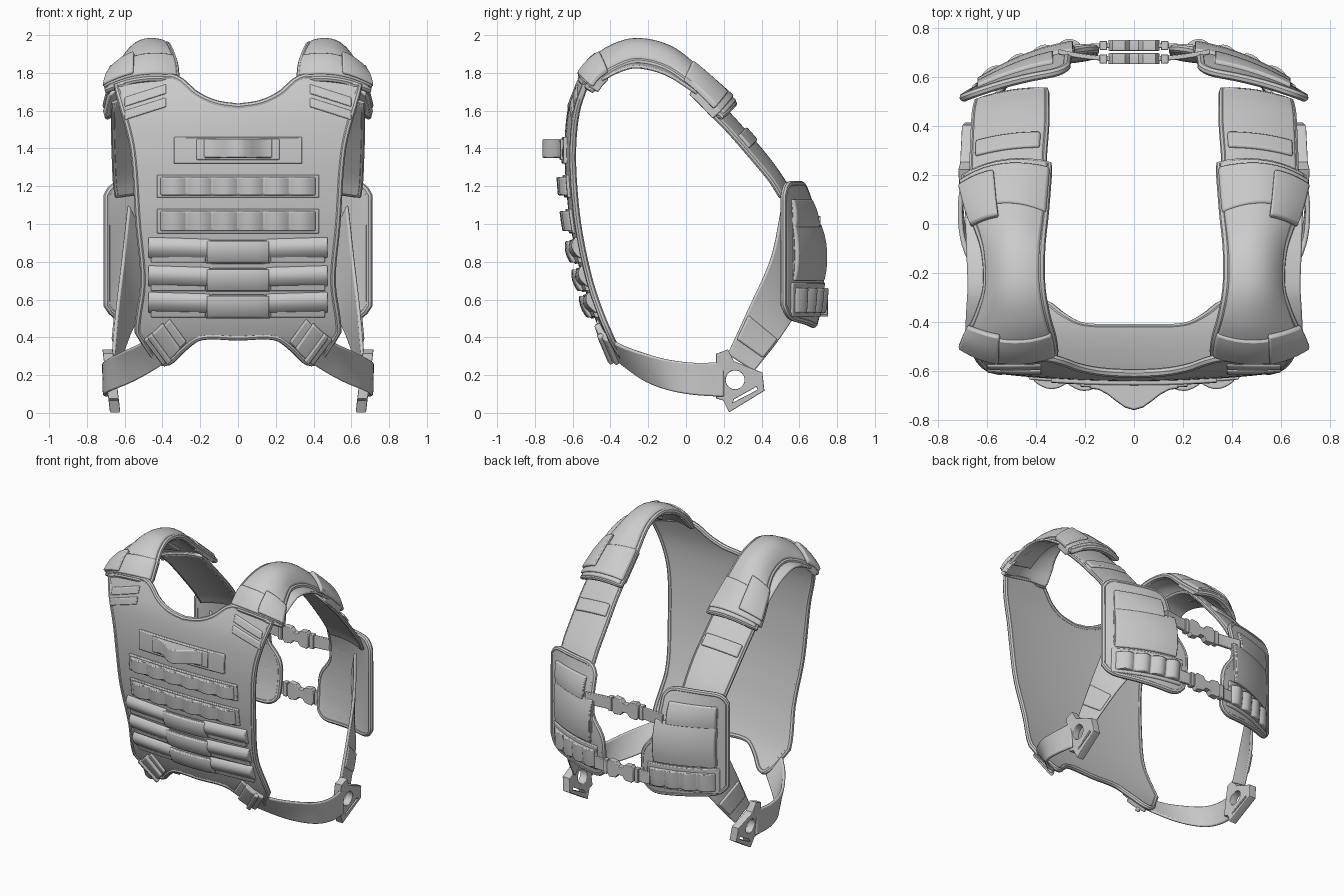
import bpy, bmesh, math
from mathutils import Vector, Matrix

cube = bpy.data.objects.get("Cube")
if cube:
    bpy.data.objects.remove(cube, do_unlink=True)

grey = bpy.data.materials.new("matte grey fabric")
grey.use_nodes = True
grey.diffuse_color = (0.6, 0.6, 0.6, 1)
grey.node_tree.nodes["Principled BSDF"].inputs["Base Color"].default_value = (0.6, 0.6, 0.6, 1)
made = []


def spline(keys, vals, t):
    """Smooth interpolation through values placed at rising keys."""
    t = min(max(t, keys[0]), keys[-1])
    last = len(keys) - 1
    i = next(k for k in range(last) if t <= keys[k + 1])

    def slope(k):
        lo, hi = max(k - 1, 0), min(k + 1, last)
        return (vals[hi] - vals[lo]) / (keys[hi] - keys[lo])
    h = keys[i + 1] - keys[i]
    s = (t - keys[i]) / h
    return (vals[i] * (1 + 2 * s) * (1 - s) ** 2 + slope(i) * (h * s * (1 - s) ** 2)
            + vals[i + 1] * (s * s * (3 - 2 * s)) + slope(i + 1) * (h * s * s * (s - 1)))


def table(*pairs):
    keys, vals = zip(*pairs)
    return lambda t: spline(keys, vals, t)


def mix(a, b, t):
    return a + (b - a) * t


def add(name, mesh, mirror, bevel=0):
    obj = bpy.data.objects.new(name, mesh)
    bpy.context.collection.objects.link(obj)
    mesh.materials.clear()
    mesh.materials.append(grey)
    if bevel:
        mod = obj.modifiers.new("soft edge", 'BEVEL')
        mod.width, mod.segments, mod.limit_method = bevel, 2, 'ANGLE'
        mod.angle_limit = math.radians(50)
    if mirror:
        obj.modifiers.new("mirror", 'MIRROR')
    made.append(obj)


def from_curve(name, curve, mirror, matrix=None):
    helper = bpy.data.objects.new("helper", curve)
    bpy.context.collection.objects.link(helper)
    graph = bpy.context.evaluated_depsgraph_get()
    mesh = bpy.data.meshes.new_from_object(helper.evaluated_get(graph))
    bpy.data.objects.remove(helper)
    if matrix:
        mesh.transform(matrix)
    add(name, mesh, mirror)


def tube(name, points, radius, mirror):
    curve = bpy.data.curves.new(name, 'CURVE')
    curve.dimensions = '3D'
    curve.bevel_depth, curve.bevel_resolution = radius, 2
    line = curve.splines.new('POLY')
    line.points.add(len(points) - 1)
    for p, co in zip(line.points, points):
        p.co = (*co, 1)
    line.use_cyclic_u = True
    from_curve(name, curve, mirror)


def plate(name, outlines, thick, matrix, mirror):
    """Flat plate from an outline and its holes."""
    curve = bpy.data.curves.new(name, 'CURVE')
    curve.dimensions, curve.fill_mode = '2D', 'BOTH'
    curve.extrude, curve.bevel_depth = thick / 2, 0.005
    for outline in outlines:
        line = curve.splines.new('POLY')
        line.points.add(len(outline) - 1)
        for p, co in zip(line.points, outline):
            p.co = (*co, 0, 1)
        line.use_cyclic_u = True
    from_curve(name, curve, mirror, matrix)


def slab(name, f, nu, nv, mirror=False, pipe=0, bevel=0.008):
    """Closed cushion: f(u, v, w) gives the back (w=0) and front (w=1) skins."""
    bm = bmesh.new()
    skins = [[[bm.verts.new(f(i / nu, j / nv, w)) for j in range(nv + 1)]
              for i in range(nu + 1)] for w in (0, 1)]
    for g in skins:
        for i in range(nu):
            for j in range(nv):
                bm.faces.new((g[i][j], g[i + 1][j], g[i + 1][j + 1], g[i][j + 1]))
    rim = ([(i, 0) for i in range(nu)] + [(nu, j) for j in range(nv)]
           + [(i, nv) for i in range(nu, 0, -1)] + [(0, j) for j in range(nv, 0, -1)])
    back, front = skins
    for (i, j), (k, l) in zip(rim, rim[1:] + rim[:1]):
        bm.faces.new((back[i][j], back[k][l], front[k][l], front[i][j]))
    bmesh.ops.recalc_face_normals(bm, faces=bm.faces)
    mesh = bpy.data.meshes.new(name)
    bm.to_mesh(mesh)
    bm.free()
    add(name, mesh, mirror, bevel)
    if pipe:
        tube(name + " piping", [f(i / nu, j / nv, 0.5) for i, j in rim], pipe, mirror)


def ribbon(name, edges, thick, crown=0, us=(0, 1), vs=(0, 1), lift=0, n=24, pipe=0):
    """Mirrored strap spanning two edge paths, thickened outward from the torso."""
    paths = [[Vector(p) for p in e] for e in edges]
    keys = [k / (len(paths[0]) - 1) for k in range(len(paths[0]))]

    def f(u, v, w):
        u, v = mix(*us, u), mix(*vs, v)
        a, b = (spline(keys, p, u) for p in paths)
        a2, b2 = (spline(keys, p, u + (0.01 if u < 0.5 else -0.01)) for p in paths)
        p = mix(a, b, v)
        normal = (b - a).cross(mix(a2, b2, v) - p).normalized()
        if normal.dot(p - Vector((0, 0.05, 1))) < 0:
            normal.negate()
        return p + normal * (lift + thick * (w - 0.5) + crown * (1 - (2 * v - 1) ** 2))
    slab(name, f, n, 10, True, pipe)


def patch(name, surface, out, xs, zs, base, bumps=0, amp=0, power=0.9, slant=0, crown=0,
          mirror=False, pipe=0):
    """Raised webbing on a body surface, optionally folded into rounded cells."""
    def f(u, v, w):
        x, z = mix(*xs, u), mix(*zs, v) + slant * u
        rise = base + crown * (1 - (2 * v - 1) ** 2)
        if bumps:
            rise += amp * abs(math.sin(bumps * math.pi * u)) ** power
        return Vector((x, surface(x, z) + out * w * rise, z))
    slab(name, f, max(10, 8 * bumps), 6, mirror, pipe, 0.006)


# Front panel
depth = table((.25, -.325), (.4, -.425), (.6, -.505), (.8, -.56), (1, -.6), (1.2, -.622),
              (1.4, -.63), (1.6, -.615), (1.75, -.57), (1.85, -.53))
half_width = table((.25, .52), (.45, .53), (.7, .5), (1, .525), (1.4, .555), (1.65, .62), (1.85, .68))
hem = table((0, .4), (.38, .4), (.55, .34), (.7, .27), (.82, .28), (1, .43))
neckline = table((0, 1.62), (.2, 1.64), (.36, 1.69), (.47, 1.76), (.56, 1.78), (1, 1.73))


def chest(x, z):
    return depth(z) + 0.1 * x * x


def panel(u, v, w):
    u = 2 * u - 1
    z = mix(hem(abs(u)), neckline(abs(u)), v)
    x = u * half_width(z)
    return Vector((x, chest(x, z) + 0.026 * (0.5 - w), z))


slab("front panel", panel, 48, 36, pipe=0.018)

# Webbing rows, top loop and lower elastic bands
patch("top webbing", chest, -1, (-.34, .34), (1.32, 1.46), .03)
patch("loop base", chest, -1, (-.22, .22), (1.34, 1.45), .04)
patch("loop", chest, -1, (-.18, .18), (1.35, 1.45), .045, 1, .085, 2.5)
for k, (low, high) in enumerate(((1.14, 1.26), (.95, 1.08))):
    patch(f"webbing backing {k}", chest, -1, (-.43, .43), (low, high), .028)
    patch(f"webbing cells {k}", chest, -1, (-.41, .41), (low + .012, high - .012), .033, 6, .028)
for k, low in enumerate((.52, .66, .81)):
    patch(f"elastic wing {k}", chest, -1, (.15, .475), (low, low + .11), .02, crown=.03,
          slant=.01, mirror=True)
    patch(f"elastic fold {k}", chest, -1, (.17, .46), (low - .015, low + .02), .03, mirror=True)
    patch(f"elastic centre {k}", chest, -1, (-.165, .165), (low - .015, low + .1), .04,
          1, .015, .4, crown=.012, pipe=.006)
for k in range(2):
    patch(f"shoulder band {k}", chest, -1, (.38, .6), (1.62 + .07 * k, 1.67 + .07 * k), .022,
          slant=-.07, mirror=True)

# Shoulder pads, the webbing under them and their wraps
pad = (((.325, -.53, 1.76), (.335, -.46, 1.85), (.36, -.37, 1.92), (.38, -.25, 1.95),
        (.38, -.1, 1.91), (.365, .05, 1.78), (.35, .24, 1.62)),
       ((.69, -.5, 1.71), (.67, -.45, 1.775), (.63, -.36, 1.83), (.6, -.25, 1.86),
        (.61, -.1, 1.82), (.66, .05, 1.71), (.69, .19, 1.57)))
ribbon("shoulder pad", pad, .05, .05, n=40, pipe=.018)
under = (((.5, -.46, 1.8), (.5, -.36, 1.85), (.5, -.25, 1.87), (.5, -.1, 1.84), (.5, .07, 1.72)),
         ((.69, -.45, 1.76), (.685, -.35, 1.81), (.68, -.25, 1.83), (.685, -.1, 1.79), (.69, .06, 1.69)))
ribbon("shoulder webbing", under, .018)
ribbon("front shoulder wrap", pad, .06, .05, (.02, .22), (-.02, 1.06), .006, 8)
ribbon("front wrap flap", pad, .03, .05, (.04, .25), (.6, 1.08), .035, 8)
ribbon("rear shoulder wrap", pad, .06, .05, (.82, .98), (-.03, 1.08), .005, 8)
ribbon("rear wrap flap", pad, .03, .05, (.76, .95), (.62, 1.1), .035, 8)

# Rear shoulder straps
strap = (((.37, .12, 1.69), (.37, .26, 1.54), (.36, .4, 1.38), (.36, .49, 1.26), (.36, .545, 1.17)),
         ((.66, .08, 1.64), (.66, .22, 1.5), (.655, .36, 1.34), (.65, .45, 1.23), (.64, .5, 1.15)))
ribbon("rear shoulder strap", strap, .03, .015, pipe=.014)
ribbon("rear strap keeper", strap, .022, .015, (.32, .42), (.05, .95), .018, 4)

# Rear pads with pocket and cell row
spine = table((.44, .66), (.6, .69), (.8, .7), (1, .68), (1.22, .61))
inner = table((.44, .17), (.7, .16), (.78, .18), (.88, .25), (1, .27), (1.22, .28))


def rear(x, z):
    return mix(spine(z), .5, max(0, (abs(x) - .16) / .54) ** 1.9)


def rear_pad(u, v, w):
    corner = .06 * abs(2 * u - 1) ** 8
    z = mix(mix(.455, .51, u) + corner, 1.21 - corner, v)
    x = mix(inner(z), .695, u)
    return Vector((x, rear(x, z) + .03 * w, z))


slab("rear pad", rear_pad, 24, 24, True, pipe=.018)
patch("rear pocket", rear, 1, (.25, .64), (.7, 1.0), .042, crown=.015, mirror=True, pipe=.008)
patch("rear pocket flap", rear, 1, (.33, .64), (.98, 1.13), .045, crown=.008, mirror=True, pipe=.006)
patch("rear cell backing", rear, 1, (.2, .66), (.51, .69), .04, mirror=True)
patch("rear cells", rear, 1, (.22, .64), (.53, .66), .045, 4, .025, mirror=True)

# Lower side straps and adjusters
belt = (((.36, -.46, .5), (.44, -.42, .42), (.52, -.35, .37), (.6, -.25, .33),
         (.68, -.1, .285), (.7, .05, .265), (.685, .2, .27)),
        ((.27, -.43, .38), (.35, -.37, .3), (.43, -.3, .24), (.55, -.2, .17),
         (.66, -.08, .12), (.695, .05, .095), (.685, .2, .085)))
ribbon("lower side strap", belt, .02, lift=.01, n=32)
ribbon("adjuster body", belt, .035, us=(.06, .25), vs=(-.1, 1), lift=.022, n=6)
ribbon("adjuster bar", belt, .03, us=(.16, .2), vs=(-.14, 1.06), lift=.04, n=4)
fan = (((.66, .22, .31), (.64, .33, .55), (.61, .45, .82), (.58, .51, 1.1)),
       ((.64, .36, .22), (.58, .5, .4), (.5, .6, .58), (.46, .64, .85)))
ribbon("rear lower strap", fan, .02)
ribbon("rear strap hem", fan, .03, us=(.12, .3), vs=(.05, .95), lift=.005, n=6)

# Side buckles with a round eye and a strap slot
eye = [(.26 + .055 * math.cos(a * math.pi / 12), .175 + .055 * math.sin(a * math.pi / 12))
       for a in range(24)]
side = [(.165, .08), (.165, .31), (.22, .33), (.25, .27), (.4, .21), (.41, .12), (.23, .01), (.2, .07)]
slot = [(.24, .045), (.25, .075), (.375, .145), (.385, .12)]
to_side = Matrix(((0, .12, 1, .65), (1, 0, 0, 0), (0, 1, 0, 0), (0, 0, 0, 1)))
plate("side buckle", [side, eye, slot], .045, to_side, True)

# Rear connector straps and clips
half = [(.1, .035), (.085, .055), (.04, .05), (.02, .025)]
clip = (half + [(-x, z) for x, z in reversed(half)] + [(-x, -z) for x, z in half]
        + [(x, -z) for x, z in reversed(half)])
for name, z, reach, y in (("upper", 1.0, .31, .665), ("lower", .57, .22, .72)):
    def link(u, v, w):
        x = mix(.06, reach, u)
        return Vector((x, mix(y, rear(reach, z) + .03, u * u) + .02 * w, z + .085 * (v - .5)))
    slab(name + " rear strap", link, 8, 2, True, bevel=.004)
    patch(name + " strap keeper", lambda x, h: y - .01, 1, (.11, .14), (z - .05, z + .05), .038,
          mirror=True)
    to_back = Matrix(((1, 0, 0, 0), (0, 0, -1, y + .01), (0, 1, 0, z), (0, 0, 0, 1)))
    plate(name + " rear clip", [clip], .035, to_back, False)

# Smooth shading with crisp edges
bpy.ops.object.select_all(action='DESELECT')
for obj in made:
    obj.select_set(True)
bpy.context.view_layer.objects.active = made[0]
bpy.ops.object.shade_smooth_by_angle(angle=math.radians(40))
